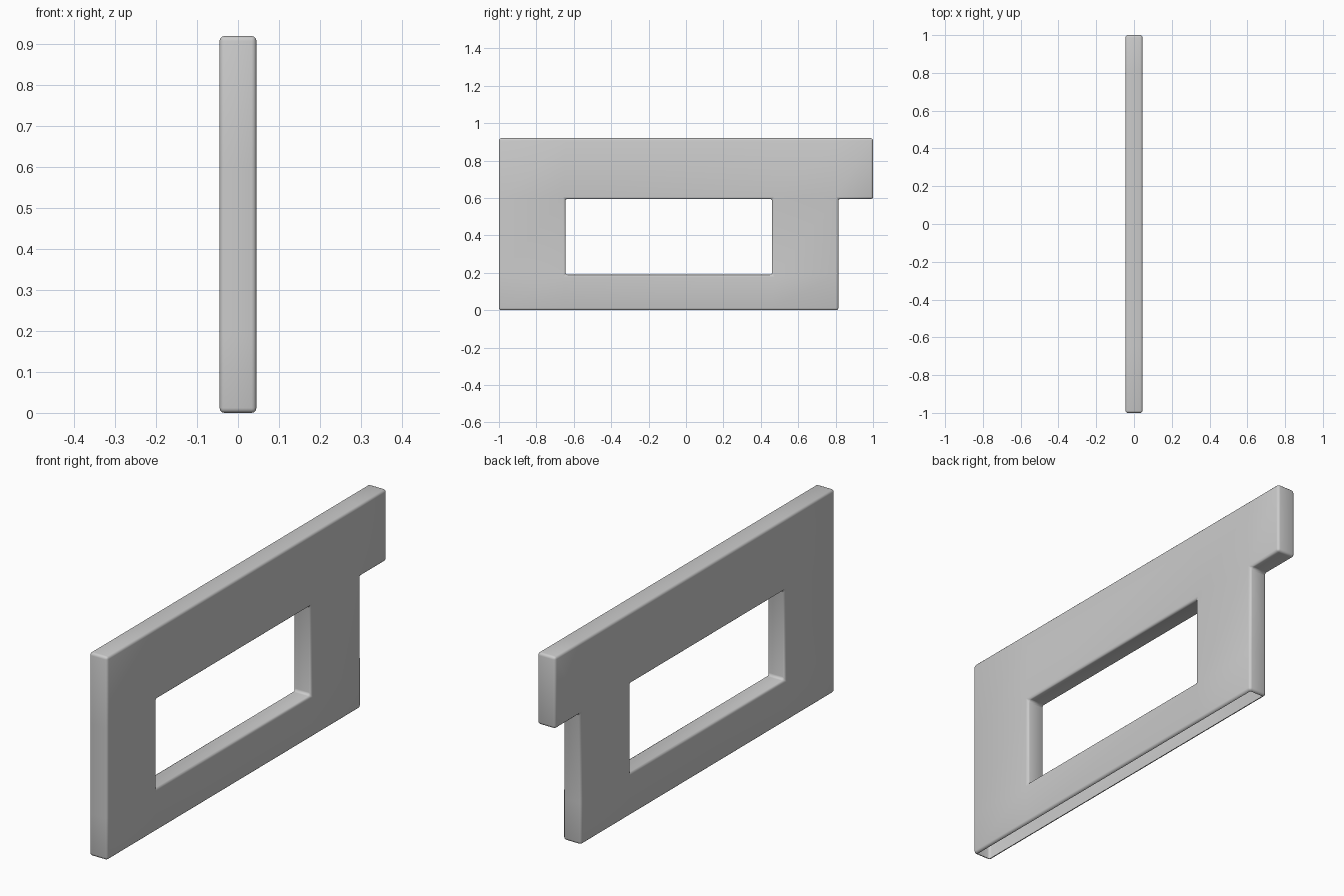
import bpy, bmesh

if "Cube" in bpy.data.objects:
    bpy.data.objects.remove(bpy.data.objects["Cube"])

# Layout lines of the panel in y and z, and the cells left empty
YS = [-1.0, -0.645, 0.46, 0.815, 1.0]
ZS = [0.0, 0.19, 0.595, 0.92]
EMPTY = {(1, 1), (3, 0), (3, 1)}      # window and end notch
HALF = 0.045
BEVEL = 0.012

bm = bmesh.new()

# Flat profile built from the grid cells
verts = {}
def corner(i, j):
    if (i, j) not in verts:
        verts[i, j] = bm.verts.new((-HALF, YS[i], ZS[j]))
    return verts[i, j]

for i in range(len(YS) - 1):
    for j in range(len(ZS) - 1):
        if (i, j) not in EMPTY:
            bm.faces.new([corner(i, j), corner(i + 1, j),
                          corner(i + 1, j + 1), corner(i, j + 1)])

# Give the profile its thickness
ext = bmesh.ops.extrude_face_region(bm, geom=bm.faces[:], use_keep_orig=True)
bmesh.ops.translate(bm, vec=(2 * HALF, 0, 0),
                    verts=[g for g in ext["geom"] if isinstance(g, bmesh.types.BMVert)])
bmesh.ops.recalc_face_normals(bm, faces=bm.faces[:])

# Round every sharp edge
sharp = [e for e in bm.edges if e.calc_face_angle(0) > 0.5]
bmesh.ops.bevel(bm, geom=sharp, offset=BEVEL, segments=3, profile=0.5, affect='EDGES')

# The underside is open
bm.normal_update()
under = [f for f in bm.faces if f.normal.z < -0.99 and f.calc_center_median().z < 0.001]
bmesh.ops.delete(bm, geom=under, context='FACES')

mesh = bpy.data.meshes.new("panel")
bm.to_mesh(mesh)
bm.free()
panel = bpy.data.objects.new("panel", mesh)
bpy.context.collection.objects.link(panel)
bpy.context.view_layer.objects.active = panel
panel.select_set(True)
bpy.ops.object.shade_smooth_by_angle(angle=0.7)
